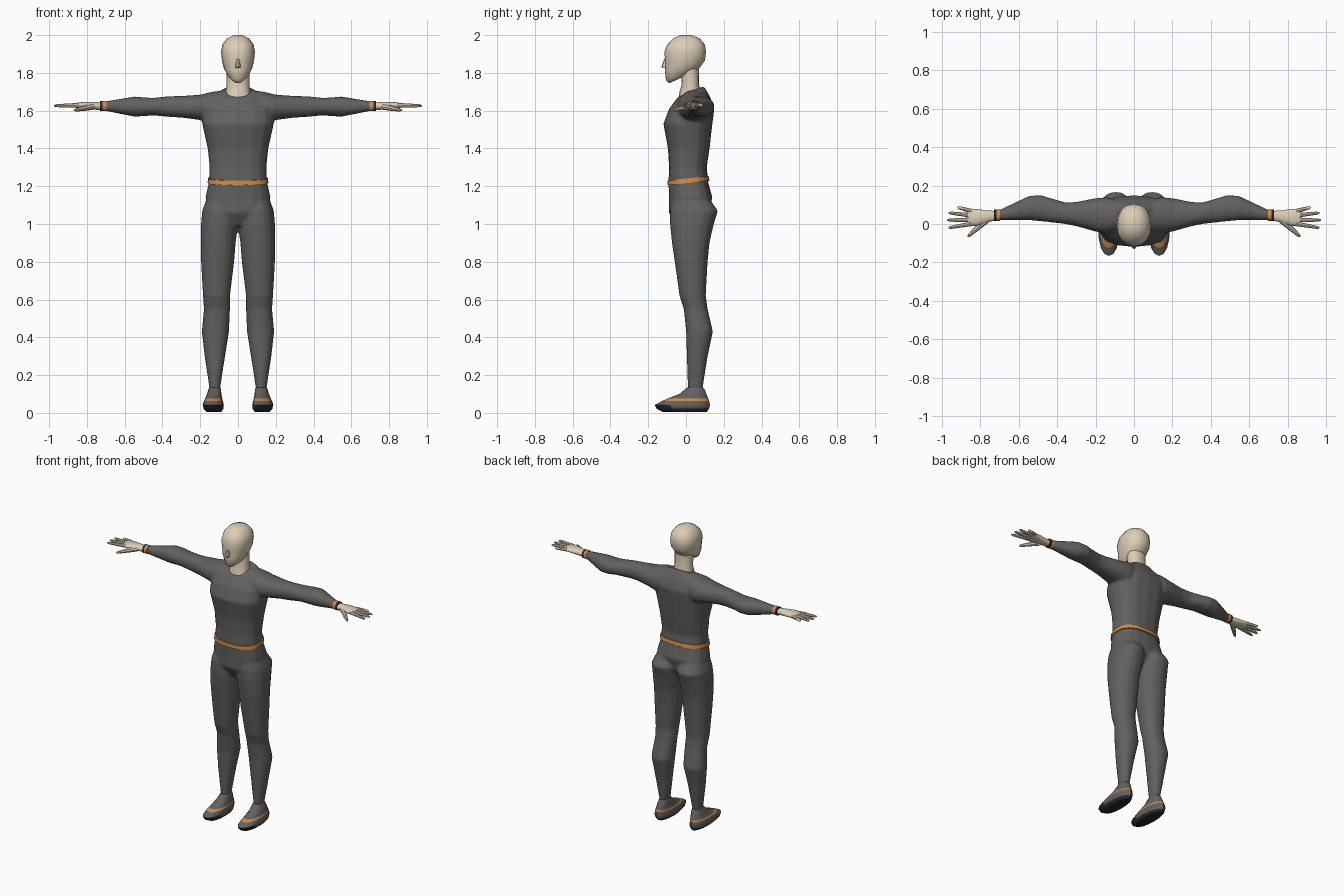
import bpy, bmesh, math
from mathutils import Vector

cube = bpy.data.objects.get("Cube")
if cube:
    bpy.data.objects.remove(cube, do_unlink=True)


def material(name, rgb):
    mat = bpy.data.materials.new(name)
    mat.use_nodes = True
    mat.diffuse_color = (*rgb, 1)
    mat.node_tree.nodes["Principled BSDF"].inputs["Base Color"].default_value = (*rgb, 1)
    return mat


GREY = material("suit grey", (.125, .12, .115))
SKIN = material("skin beige", (.72, .61, .47))
ORANGE = material("trim orange", (.60, .26, .08))
DARK = material("sole dark", (.02, .022, .03))


def loft(bm, rings, axis="z", sides=16, power=2.2, mats=None):
    """Skin a closed tube over rings (position, a0, a1, b0, b1, tilt)."""
    loops = []
    for t, a0, a1, b0, b1, *tilt in rings:
        loop = []
        for i in range(sides):
            ang = math.tau * i / sides
            c, s = math.cos(ang), math.sin(ang)
            c = math.copysign(abs(c) ** (2 / power), c)
            s = math.copysign(abs(s) ** (2 / power), s)
            a = (a0 + a1 + c * (a1 - a0)) / 2
            b = (b0 + b1 + s * (b1 - b0)) / 2
            pos = t + (tilt[0] * s if tilt else 0)
            loop.append(bm.verts.new((a, b, pos) if axis == "z" else (pos, a, b)))
        loops.append(loop)
    faces = [bm.faces.new(loops[0]), bm.faces.new(loops[-1])]
    for k, (lo, hi) in enumerate(zip(loops, loops[1:])):
        for i in range(sides):
            j = (i + 1) % sides
            f = bm.faces.new((lo[i], lo[j], hi[j], hi[i]))
            f.material_index = mats[k] if mats else 0
            faces.append(f)
    if mats:
        faces[0].material_index = mats[0]


def centred(rings):
    """Expand (z, half_width, y0, y1, tilt) into rings symmetric about x = 0."""
    return [(z, -w, w, *rest) for z, w, *rest in rings]


def limb(bm, start, end, r0, r1, sides=8):
    """Tapered finger with a rounded tip."""
    start, end = Vector(start), Vector(end)
    turn = (end - start).to_track_quat("Z", "Y")
    loops = []
    for f, r in ((0, r0), (.5, (r0 + r1) / 2), (.9, r1), (1, r1 * .4)):
        centre = start.lerp(end, f)
        loops.append([bm.verts.new(centre + turn @ Vector(
            (r * math.cos(math.tau * i / sides), r * math.sin(math.tau * i / sides), 0)))
            for i in range(sides)])
    bm.faces.new(loops[0])
    bm.faces.new(loops[-1])
    for lo, hi in zip(loops, loops[1:]):
        for i in range(sides):
            j = (i + 1) % sides
            bm.faces.new((lo[i], lo[j], hi[j], hi[i]))


def finish(bm, name, mats, mirror=False, blend=False, angle=40):
    bmesh.ops.recalc_face_normals(bm, faces=bm.faces)
    mesh = bpy.data.meshes.new(name)
    bm.to_mesh(mesh)
    bm.free()
    for m in mats:
        mesh.materials.append(m)
    obj = bpy.data.objects.new(name, mesh)
    bpy.context.collection.objects.link(obj)
    bpy.ops.object.select_all(action="DESELECT")
    obj.select_set(True)
    bpy.context.view_layer.objects.active = obj
    bpy.ops.object.shade_smooth_by_angle(angle=math.radians(angle))
    if mirror:
        mod = obj.modifiers.new("Mirror", "MIRROR")
        mod.use_mirror_merge = False
    if blend:
        mod = obj.modifiers.new("Blend", "REMESH")
        mod.mode = "VOXEL"
        mod.voxel_size = .009
        mod.use_smooth_shade = True
        mod = obj.modifiers.new("Relax", "SMOOTH")
        mod.factor, mod.iterations = .5, 5
    return obj


# Suit: torso, arm and leg volumes blended into one skin
bm = bmesh.new()
loft(bm, centred([
    (.99, .05, -.05, .07), (1.06, .14, -.092, .12), (1.14, .173, -.09, .14),
    (1.22, .155, -.093, .118), (1.3, .151, -.09, .11), (1.4, .161, -.096, .125),
    (1.53, .19, -.12, .14), (1.61, .19, -.09, .15), (1.67, .15, -.045, .13),
    (1.705, .085, -.025, .095, .025)]), power=2.5)
loft(bm, [
    (.05, -.03, .12, 1.56, 1.712), (.14, -.05, .14, 1.53, 1.7),
    (.2, -.04, .135, 1.55, 1.685), (.3, -.012, .115, 1.563, 1.678),
    (.36, 0, .113, 1.566, 1.677), (.45, .01, .14, 1.575, 1.668),
    (.49, .014, .152, 1.571, 1.67), (.55, .02, .145, 1.568, 1.675),
    (.7, .02, .074, 1.598, 1.65), (.72, .02, .07, 1.6, 1.648)], axis="x")
loft(bm, [
    (1.14, .01, .165, -.07, .12), (1.07, 0, .19, -.085, .17), (1, 0, .196, -.085, .148),
    (.9, .012, .198, -.075, .125), (.8, .02, .196, -.06, .115),
    (.62, .042, .186, -.035, .105), (.55, .042, .181, -.012, .115),
    (.43, .047, .192, 0, .143), (.3, .068, .177, .004, .115),
    (.12, .096, .15, .01, .087), (.07, .096, .15, .01, .087)])
bmesh.ops.recalc_face_normals(bm, faces=bm.faces)
limbs = [f for f in bm.faces if f.calc_center_median().x > .001 or f.calc_center_median().x < -.001]
# Copy the limb islands to the other side, leaving the torso as it is
body = set()
stack = [min(bm.verts, key=lambda v: v.co.x)]
while stack:
    v = stack.pop()
    if v not in body:
        body.add(v)
        stack += [e.other_vert(v) for e in v.link_edges]
limb_geom = [f for f in bm.faces if f.verts[0] not in body]
copy = bmesh.ops.duplicate(bm, geom=limb_geom)
for item in copy["geom"]:
    if isinstance(item, bmesh.types.BMVert):
        item.co.x *= -1
finish(bm, "body_suit", [GREY], blend=True)

# Belt
bm = bmesh.new()
loft(bm, centred([(1.217, .161, -.099, .124, .012), (1.242, .158, -.098, .12, .012)]),
     power=2.5, sides=32)
finish(bm, "belt", [ORANGE])

# Head and neck
bm = bmesh.new()
loft(bm, centred([
    (1.775, .03, -.088, .04, .03), (1.79, .055, -.106, .065, .03),
    (1.825, .075, -.112, .08, .012), (1.865, .085, -.11, .1), (1.91, .09, -.115, .106),
    (1.95, .083, -.1, .1), (1.983, .058, -.066, .072), (2, .022, -.03, .03)]))
finish(bm, "head", [SKIN], angle=60)

bm = bmesh.new()
loft(bm, centred([
    (1.64, .07, -.045, .085), (1.7, .066, -.034, .08),
    (1.74, .06, -.022, .068), (1.82, .06, -.03, .07)]))
finish(bm, "neck", [SKIN])

bm = bmesh.new()
loft(bm, centred([(1.825, .015, -.124, -.09), (1.833, .014, -.13, -.09),
                  (1.88, .007, -.113, -.09)]), sides=8)
finish(bm, "nose", [SKIN])

# Wrist bands
for name, mat, x0, x1 in (("wrist_trim", ORANGE, .697, .717), ("cuff", DARK, .717, .73)):
    bm = bmesh.new()
    loft(bm, [(x, .016, .075, 1.597, 1.652) for x in (x0, x1)], axis="x")
    finish(bm, name, [mat], mirror=True)

# Hands
bm = bmesh.new()
loft(bm, [(.72, .018, .068, 1.604, 1.643), (.76, .01, .07, 1.605, 1.646),
          (.82, -.01, .078, 1.61, 1.646), (.865, -.011, .079, 1.616, 1.64)], axis="x")
for base, tip_x, tip_y in ((.001, .966, -.02), (.022, .974, .02), (.045, .966, .058), (.067, .92, .087)):
    limb(bm, (.845, base, 1.629), (tip_x, tip_y, 1.626), .012, .008)
limb(bm, (.77, .02, 1.622), (.866, -.066, 1.602), .018, .009)
finish(bm, "hands", [SKIN], mirror=True)

# Shoes: dark sole, grey upper, orange stripe
bm = bmesh.new()
loft(bm, [
    (.004, .09, .165, -.12, .11), (.022, .078, .182, -.156, .122),
    (.042, .075, .187, -.166, .127), (.064, .08, .18, -.125, .122),
    (.075, .083, .174, -.1, .118), (.1, .088, .164, -.035, .108),
    (.125, .09, .156, -.005, .098), (.135, .094, .152, .008, .09)],
    mats=[0, 1, 1, 2, 1, 1, 1])
for f in bm.faces:
    if f.calc_center_median().z < .04 and f.calc_center_median().y < -.08:
        f.material_index = 0
finish(bm, "shoes", [DARK, GREY, ORANGE], mirror=True)
